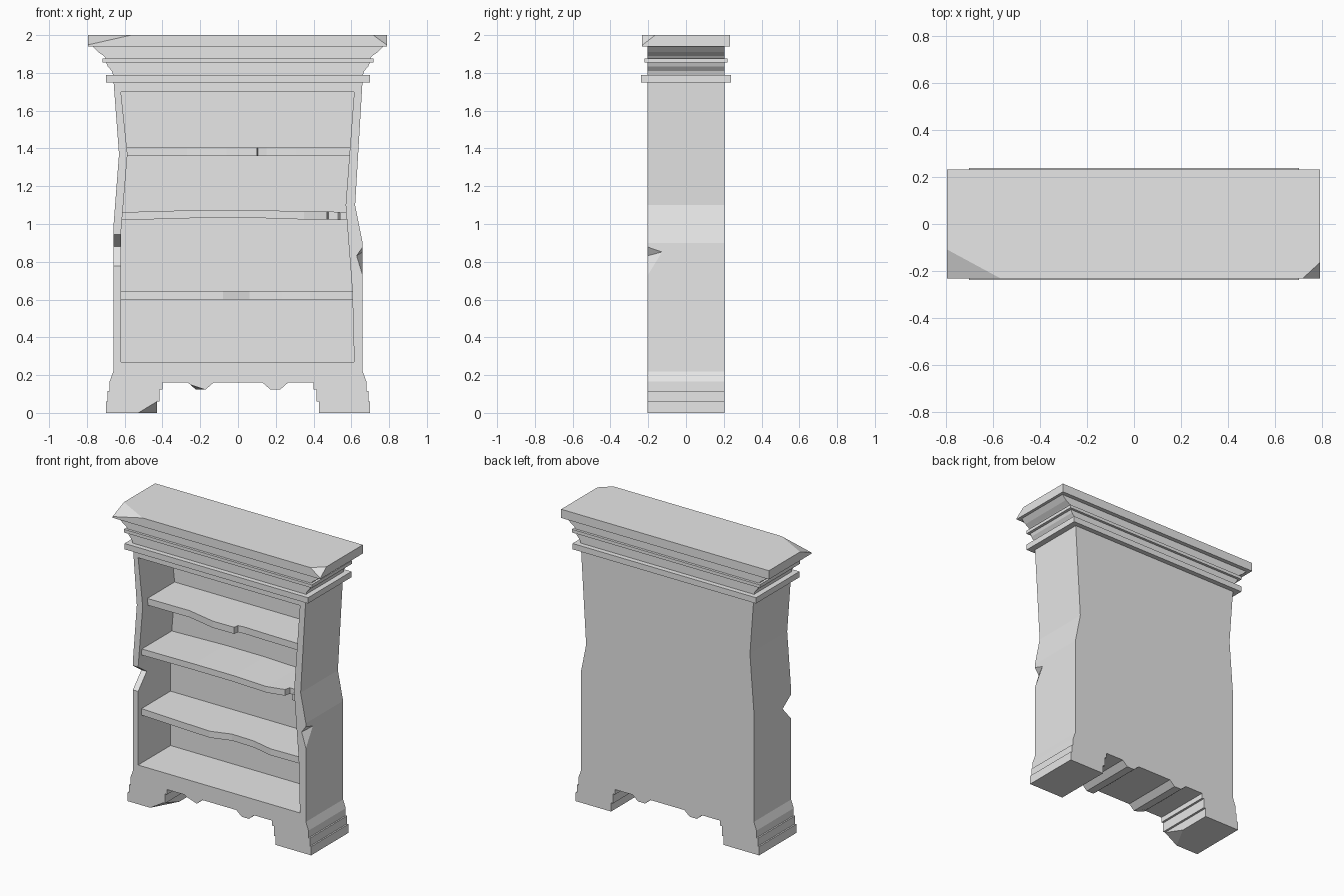
import bpy
import bmesh

cube = bpy.data.objects.get("Cube")
if cube:
    bpy.data.objects.remove(cube, do_unlink=True)

grey = bpy.data.materials.new("plain grey")
grey.use_nodes = True
grey.diffuse_color = (0.8, 0.8, 0.8, 1)
grey.node_tree.nodes["Principled BSDF"].inputs["Base Color"].default_value = (0.8, 0.8, 0.8, 1)

HALF = 0.203  # half the cabinet depth


def finish(name, bm):
    bmesh.ops.recalc_face_normals(bm, faces=bm.faces[:])
    mesh = bpy.data.meshes.new(name)
    bm.to_mesh(mesh)
    bm.free()
    mesh.materials.append(grey)
    obj = bpy.data.objects.new(name, mesh)
    bpy.context.collection.objects.link(obj)
    return obj


def prism(name, outline, front=-HALF, back=HALF):
    """Extrude an x-z outline along y."""
    bm = bmesh.new()
    face = bm.faces.new([bm.verts.new((x, front, z)) for x, z in outline])
    moved = bmesh.ops.extrude_face_region(bm, geom=[face])["geom"]
    verts = [v for v in moved if isinstance(v, bmesh.types.BMVert)]
    bmesh.ops.translate(bm, verts=verts, vec=(0, back - front, 0))
    return finish(name, bm)


def hull(name, points):
    bm = bmesh.new()
    for p in points:
        bm.verts.new(p)
    bmesh.ops.convex_hull(bm, input=bm.verts[:])
    return finish(name, bm)


def carve(obj, cutters):
    """Subtract every cutter, then bake the result."""
    for c in cutters:
        c.hide_render = True
        mod = obj.modifiers.new(c.name, "BOOLEAN")
        mod.operation = "DIFFERENCE"
        mod.solver = "EXACT"
        mod.object = c
    bpy.context.view_layer.update()
    baked = bpy.data.meshes.new_from_object(
        obj.evaluated_get(bpy.context.evaluated_depsgraph_get()))
    obj.modifiers.clear()
    obj.data = baked
    for c in cutters:
        bpy.data.objects.remove(c, do_unlink=True)


def shelf(name, bottom, top, stations):
    """Board with a worn front edge: stations are (x, front y, lift)."""
    bm = bmesh.new()
    rings = []
    for x, y, lift in stations:
        rings.append([bm.verts.new(p) for p in (
            (x, y, bottom + lift), (x, y, top + lift),
            (x, 0.17, top + lift), (x, 0.17, bottom + lift))])
    for a, b in zip(rings, rings[1:]):
        for i in range(4):
            j = (i + 1) % 4
            bm.faces.new((a[i], a[j], b[j], b[i]))
    bm.faces.new(rings[0])
    bm.faces.new(rings[-1])
    return finish(name, bm)


# Cabinet body: stepped feet, bent sides and an apron with two bumps
foot_out = [(0.70, 0), (0.70, 0.06), (0.69, 0.06), (0.69, 0.115),
            (0.68, 0.115), (0.68, 0.165), (0.66, 0.22)]
foot_in = [(0.40, 0.16), (0.40, 0.125), (0.415, 0.125), (0.415, 0.06),
           (0.43, 0.06), (0.43, 0)]
bump = [(0.13, 0.16), (0.17, 0.125), (0.225, 0.125), (0.265, 0.16)]
right_half = bump + foot_in + foot_out
left_half = [(-x, z) for x, z in reversed(right_half)]
upper = [(0.66, 0.90), (0.62, 1.10), (0.66, 1.77),
         (-0.66, 1.77), (-0.63, 1.37), (-0.66, 0.98)]
cabinet = prism("cabinet_body", right_half + upper + left_half)

# Opening and chipped edges
opening = prism("opening_cutter", [
    (-0.62, 0.27), (0.615, 0.27), (0.605, 0.65), (0.57, 1.10), (0.615, 1.70),
    (-0.62, 1.70), (-0.585, 1.37), (-0.62, 0.95)], -0.4, 0.15)
side_notch = hull("side_notch_cutter", [
    (x, y, z) for x in (-0.75, -0.6)
    for y, z in ((-0.21, 0.95), (-0.11, 0.88), (-0.21, 0.77))])
edge_chip = hull("edge_chip_cutter", [
    (0.665, -0.115, 0.855), (0.67, -0.21, 0.895), (0.665, -0.21, 0.70),
    (0.625, -0.21, 0.83), (0.72, -0.25, 0.84)])
foot_chip = hull("foot_chip_cutter", [
    (-0.54, -0.21, -0.005), (-0.425, -0.21, 0.065), (-0.425, 0.0, -0.005),
    (-0.40, -0.25, -0.05)])
bump_chip = hull("bump_chip_cutter", [
    (-0.28, -0.21, 0.16), (-0.16, -0.21, 0.12), (-0.22, -0.10, 0.12),
    (-0.25, -0.25, 0.08)])
carve(cabinet, [opening, side_notch, edge_chip, foot_chip, bump_chip])

# Shelves
shelf("lower_shelf", 0.60, 0.645, [
    (-0.635, -0.165, 0), (-0.08, -0.195, 0), (0.06, -0.15, 0),
    (0.23, -0.155, 0), (0.38, -0.19, 0), (0.62, -0.185, 0)])
shelf("middle_shelf", 1.02, 1.062, [
    (-0.63, -0.175, 0), (-0.2, -0.19, 0.012), (0.1, -0.19, 0.012),
    (0.35, -0.19, 0.004), (0.47, -0.16, 0.004), (0.48, -0.12, 0.004),
    (0.53, -0.12, 0.002), (0.54, -0.18, 0), (0.59, -0.18, 0)])
shelf("upper_shelf", 1.36, 1.406, [
    (-0.605, -0.147, 0), (-0.27, -0.143, 0), (-0.06, -0.187, 0),
    (0.10, -0.185, 0), (0.105, -0.15, 0), (0.15, -0.145, 0),
    (0.31, -0.15, 0), (0.61, -0.155, 0)])


# Cornice mouldings, bottom to top
def moulding(name, side, depth):
    prism(name, side + [(-x, z) for x, z in reversed(side)], -depth, depth)


moulding("lower_band", [(0.70, 1.75), (0.70, 1.79)], 0.237)
moulding("lower_cove", [(0.66, 1.785), (0.668, 1.81), (0.69, 1.835), (0.70, 1.86)], HALF)
moulding("thin_band", [(0.717, 1.855), (0.717, 1.877)], 0.22)
moulding("upper_cove", [(0.695, 1.87), (0.71, 1.89), (0.74, 1.91), (0.775, 1.945)], HALF)

# Top slab with two broken front corners
slab = prism("top_slab", [(-0.795, 1.94), (0.79, 1.94), (0.79, 2), (-0.795, 2)],
             -0.232, 0.232)
left_break = hull("left_break_cutter", [
    (-0.81, -0.095, 2.002), (-0.54, -0.241, 2.002), (-0.81, -0.241, 1.941),
    (-0.9, -0.35, 2.1)])
right_break = hull("right_break_cutter", [
    (0.795, -0.155, 2.003), (0.705, -0.238, 2.003), (0.795, -0.238, 1.938),
    (0.9, -0.35, 2.1)])
carve(slab, [left_break, right_break])
